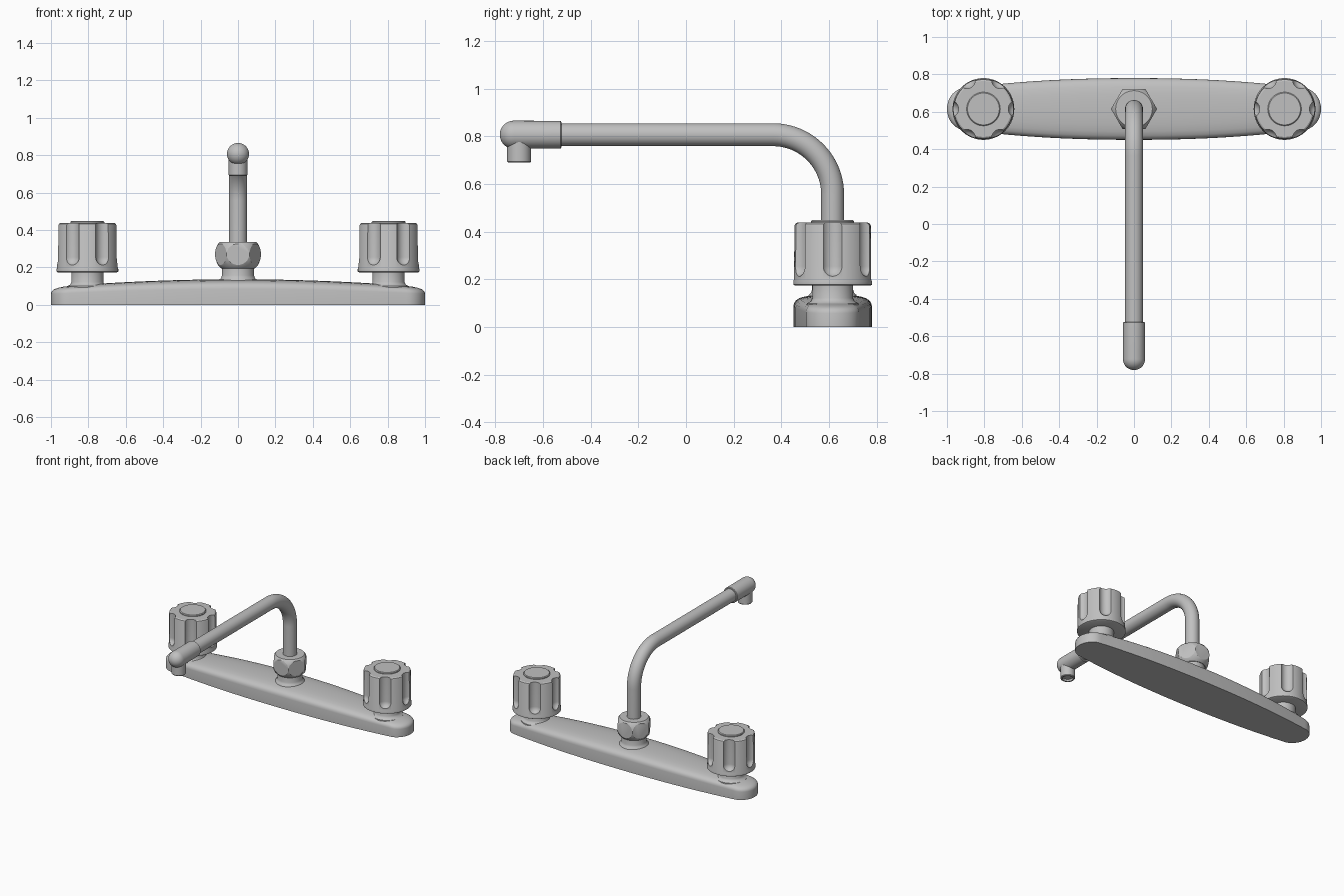
import bpy, bmesh, math
from mathutils import Vector

if "Cube" in bpy.data.objects:
    bpy.data.objects.remove(bpy.data.objects["Cube"])

metal = bpy.data.materials.new("brushed_grey")
metal.diffuse_color = (0.53, 0.53, 0.53, 1)
metal.use_nodes = True
metal.node_tree.nodes["Principled BSDF"].inputs["Base Color"].default_value = metal.diffuse_color
CY = 0.615          # depth of the deck plate's centre line


def finish(name, bm, angle=32):
    """Turn a bmesh into a named, coloured, smooth-shaded object."""
    bmesh.ops.remove_doubles(bm, verts=bm.verts, dist=1e-5)
    bmesh.ops.recalc_face_normals(bm, faces=bm.faces)
    me = bpy.data.meshes.new(name)
    bm.to_mesh(me)
    bm.free()
    ob = bpy.data.objects.new(name, me)
    bpy.context.collection.objects.link(ob)
    me.materials.append(metal)
    smooth(ob, angle)
    return ob


def select(ob):
    bpy.ops.object.select_all(action='DESELECT')
    ob.select_set(True)
    bpy.context.view_layer.objects.active = ob


def smooth(ob, angle=32):
    select(ob)
    bpy.ops.object.shade_smooth_by_angle(angle=math.radians(angle))


def loft(rings, caps=(False, False)):
    """Skin a list of equally long closed rings."""
    bm = bmesh.new()
    vs = [[bm.verts.new(p) for p in r] for r in rings]
    n = len(vs[0])
    for a, b in zip(vs, vs[1:]):
        for i in range(n):
            j = (i + 1) % n
            bm.faces.new((a[i], a[j], b[j], b[i]))
    for cap, ring in zip(caps, (vs[0], vs[-1])):
        if cap:
            bm.faces.new(ring)
    return bm


def lathe(name, profile, x=0, y=CY, n=48, angle=32, turn=0):
    """Revolve (radius, z) points about a vertical axis; both ends closed."""
    rings = [[(x + r * math.cos(turn + 2 * math.pi * i / n),
               y + r * math.sin(turn + 2 * math.pi * i / n), z) for i in range(n)]
             for r, z in profile]
    return finish(name, loft(rings, (True, True)), angle)


def boolean(ob, cutter, op):
    mod = ob.modifiers.new("cut", 'BOOLEAN')
    mod.object, mod.operation, mod.solver = cutter, op, 'EXACT'
    select(ob)
    bpy.ops.object.modifier_apply(modifier=mod.name)
    bpy.data.objects.remove(cutter)


def sweep(name, path, n=32):
    """Tube through (y, z, radius, tangent angle) stations in the x = 0 plane."""
    rings = []
    for y, z, r, a in path:
        up = Vector((0, -math.sin(a), math.cos(a)))
        rings.append([Vector((0, y, z)) + r * (Vector((1, 0, 0)) * math.cos(t) + up * math.sin(t))
                      for t in (2 * math.pi * i / n for i in range(n))])
    return finish(name, loft(rings, (True, True)))


# deck plate: bowed outline with round ends and a crowned top
half = []
for i in range(25):
    x = -0.9 + 1.8 * i / 24
    half.append((x, 0.165 - 0.052 * abs(x / 0.9) ** 2.2))
end = [(0.9 + 0.1 * math.sin(t), 0.113 * math.cos(t))
       for t in (math.pi * k / 16 for k in range(1, 16))]
outline = half + end + [(-x, -w) for x, w in half] + [(-x, -w) for x, w in end]
plate_rings = []
for s, h in [(1, 0), (1, 0.62), (0.985, 0.72), (0.94, 0.81), (0.86, 0.88),
             (0.72, 0.935), (0.5, 0.975), (0.25, 0.995), (0, 1)]:
    ring = []
    for x, w in outline:
        px = x * (1 - 0.13 * (1 - s))
        ring.append((px, CY + w * s, h * (0.137 - 0.043 * px * px)))
    plate_rings.append(ring)
bm = loft(plate_rings, (True, False))
bmesh.ops.dissolve_degenerate(bm, dist=1e-5, edges=bm.edges)
finish("deck_plate", bm, 40)

# handles: stem, fluted knob and raised cap on both sides
for side, x in (("left", -0.805), ("right", 0.805)):
    lathe(side + "_stem", [(0.112, 0.07), (0.108, 0.1), (0.092, 0.108), (0.085, 0.122),
                           (0.085, 0.18)], x, angle=40)
    knob = lathe(side + "_knob", [(0.158, 0.174), (0.165, 0.178), (0.165, 0.192), (0.162, 0.2),
                                  (0.16, 0.425), (0.157, 0.433), (0.149, 0.438)], x, n=72)
    for k in range(6):
        a = k * math.pi / 3
        cx, cy, r = x + 0.178 * math.cos(a), CY + 0.178 * math.sin(a), 0.045
        # flute cutter with a domed lower end
        dome = [(r * math.sin(t), 0.255 - r * math.cos(t))
                for t in (math.pi / 2 * j / 8 for j in range(1, 9))]
        boolean(knob, lathe("flute_cutter", dome + [(r, 0.6)], cx, cy, 32), 'DIFFERENCE')
    smooth(knob)
    lathe(side + "_cap", [(0.09, 0.43), (0.09, 0.444), (0.085, 0.449)], x)

# spout collar with a flared foot
lathe("spout_collar", [(0.105, 0.11), (0.1, 0.135), (0.091, 0.143), (0.086, 0.158),
                       (0.085, 0.205)], angle=40)

# hexagonal nut with rounded corners
nut = lathe("spout_nut", [(0.123, 0.195), (0.123, 0.337)], n=6)
boolean(nut, lathe("nut_rounding", [(0.088, 0.194), (0.105, 0.21), (0.117, 0.235), (0.123, 0.262),
                                    (0.123, 0.278), (0.119, 0.3), (0.11, 0.322),
                                    (0.098, 0.336)]), 'INTERSECT')
smooth(nut, 25)

# bent spout pipe
R, ZP = 0.25, 0.807
path = [(CY, 0.3, 0.048, math.pi / 2)]
for k in range(21):
    t = math.pi / 2 * k / 20
    path.append((CY - R + R * math.cos(t), ZP - R + R * math.sin(t), 0.048, t + math.pi / 2))
path.append((-0.56, ZP, 0.048, math.pi))
sweep("spout_pipe", path)

# end sleeve with a hemispherical nose
sleeve = [(-0.523, ZP, 0.054, math.pi), (-0.526, ZP, 0.058, math.pi)]
for k in range(12):
    t = math.pi / 2 * k / 12
    sleeve.append((-0.722 - 0.059 * math.sin(t), ZP, 0.059 * math.cos(t), math.pi))
sleeve.append((-0.781, ZP, 0.0005, math.pi))
sweep("spout_sleeve", sleeve)

# outlet nozzle with a shallow recess
lathe("outlet_nozzle", [(0.036, 0.705), (0.036, 0.69), (0.046, 0.69), (0.05, 0.695),
                        (0.05, 0.79)], 0, -0.7, 32)
